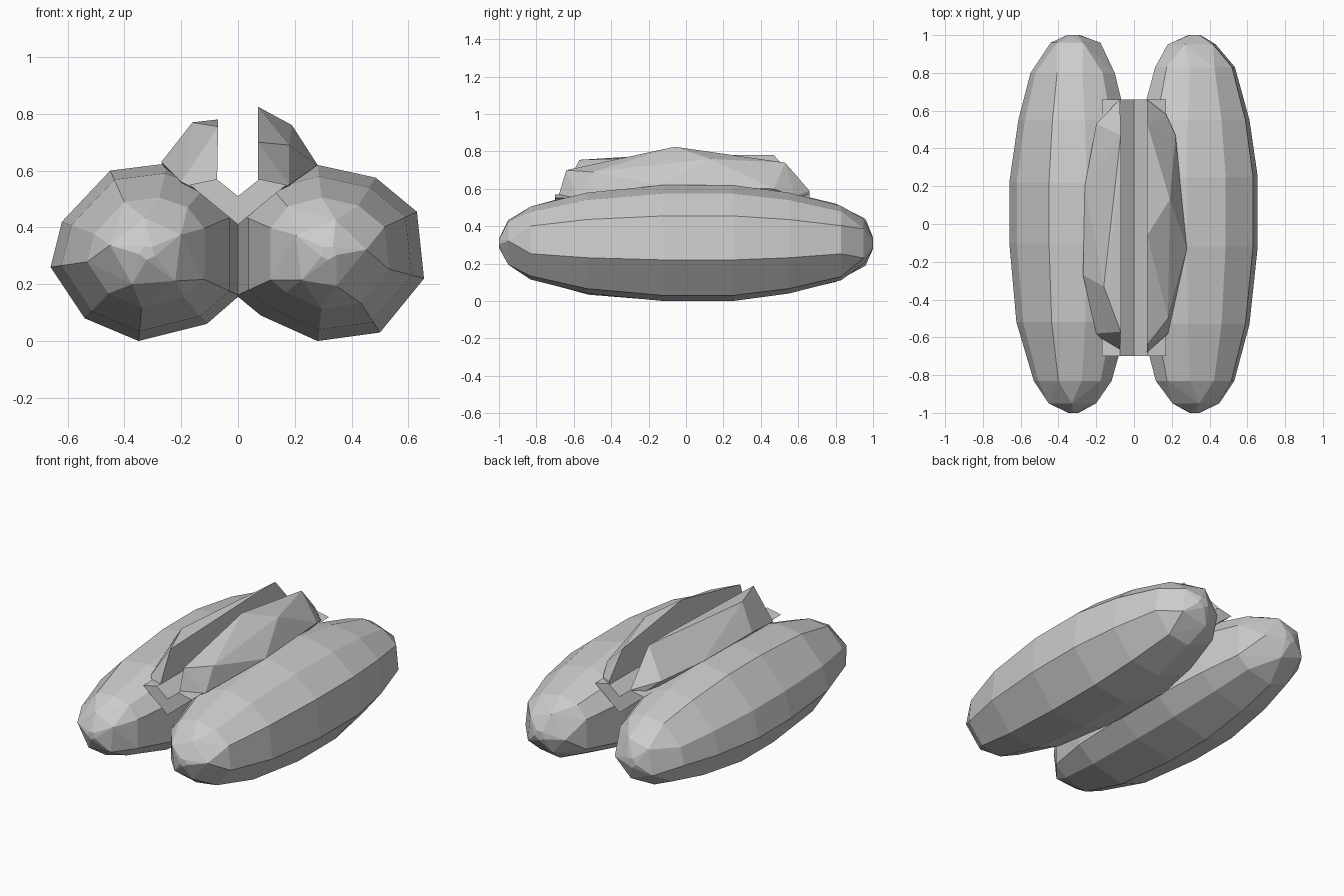
import bpy, bmesh, math


def hull(name, points):
    """Flat-faced closed solid around a few corner points."""
    bm = bmesh.new()
    for p in points:
        bm.verts.new(p)
    res = bmesh.ops.convex_hull(bm, input=bm.verts)
    junk = {g for g in res["geom_interior"] + res["geom_unused"]
            if isinstance(g, bmesh.types.BMVert)}
    bmesh.ops.delete(bm, geom=list(junk), context='VERTS')
    bmesh.ops.dissolve_limit(bm, angle_limit=math.radians(2),
                             verts=bm.verts, edges=bm.edges)
    bmesh.ops.recalc_face_normals(bm, faces=bm.faces)
    mesh = bpy.data.meshes.new(name)
    bm.to_mesh(mesh)
    bm.free()
    obj = bpy.data.objects.new(name, mesh)
    bpy.context.collection.objects.link(obj)
    return obj


def lobe(name, section, centre, stations):
    """Faceted pod: one cross-section shrunk and twisted along y."""
    cx, cz = centre
    pts = []
    for y, s, twist in stations:
        c, n = math.cos(math.radians(twist)), math.sin(math.radians(twist))
        for x, z in section[::2] if s < 0.5 else section:
            dx, dz = (x - cx) * s, (z - cz) * s
            pts.append((cx + c * dx - n * dz, y, cz + n * dx + c * dz))
    return hull(name, pts)


# Two long pods lying side by side
right_section = [(0.28, 0), (0.50, 0.03), (0.655, 0.22), (0.63, 0.455),
                 (0.485, 0.575), (0.28, 0.62), (0.09, 0.57), (-0.005, 0.45),
                 (-0.005, 0.16), (0.08, 0.09)]
left_section = [(-0.35, 0), (-0.54, 0.08), (-0.66, 0.26), (-0.62, 0.42),
                (-0.45, 0.60), (-0.25, 0.625), (-0.09, 0.57), (0.005, 0.45),
                (0.005, 0.16), (-0.11, 0.06)]
lobe("right_pod", right_section, (0.32, 0.31),
     [(-1, 0.08, 0), (-0.95, 0.38, 20), (-0.83, 0.63, 0), (-0.53, 0.87, 0),
      (-0.12, 1, 0), (0.25, 1, 0), (0.55, 0.87, 0), (0.83, 0.64, 0),
      (0.95, 0.40, -20), (1, 0.10, 0)])
lobe("left_pod", left_section, (-0.32, 0.31),
     [(-1, 0.08, 0), (-0.95, 0.39, -20), (-0.83, 0.62, 0), (-0.52, 0.89, 0),
      (-0.1, 1, 0), (0.22, 1, 0), (0.55, 0.86, 0), (0.8, 0.67, 0),
      (0.96, 0.40, 20), (1, 0.10, 0)])

# Shallow V-shaped groove floor joining the pods
for side, label in ((1, "right"), (-1, "left")):
    hull(label + "_groove_floor",
         [(side * x, y, z) for y in (-0.70, 0.66)
          for x, z in ((0, 0.41), (0, 0.51), (0.075, 0.57), (0.17, 0.55))])

# Upright flaps with a straight inner wall on either side of the groove
hull("right_flap",
     [(0.07, -0.70, 0.50), (0.07, -0.64, 0.70), (0.07, -0.06, 0.825),
      (0.07, 0.53, 0.74), (0.07, 0.66, 0.59), (0.07, 0.66, 0.50),
      (0.19, 0.13, 0.76), (0.18, -0.50, 0.69), (0.28, -0.13, 0.62),
      (0.22, 0.47, 0.60), (0.17, 0.58, 0.56), (0.18, -0.58, 0.55),
      (0.20, 0.0, 0.50)])
hull("left_flap",
     [(-0.075, -0.70, 0.50), (-0.07, -0.57, 0.755), (-0.07, 0.25, 0.78),
      (-0.07, 0.47, 0.78), (-0.075, 0.66, 0.57), (-0.075, 0.66, 0.50),
      (-0.16, -0.33, 0.77), (-0.20, 0.53, 0.61), (-0.26, 0.20, 0.625),
      (-0.27, -0.27, 0.63), (-0.20, -0.58, 0.56), (-0.20, 0.0, 0.50)])
